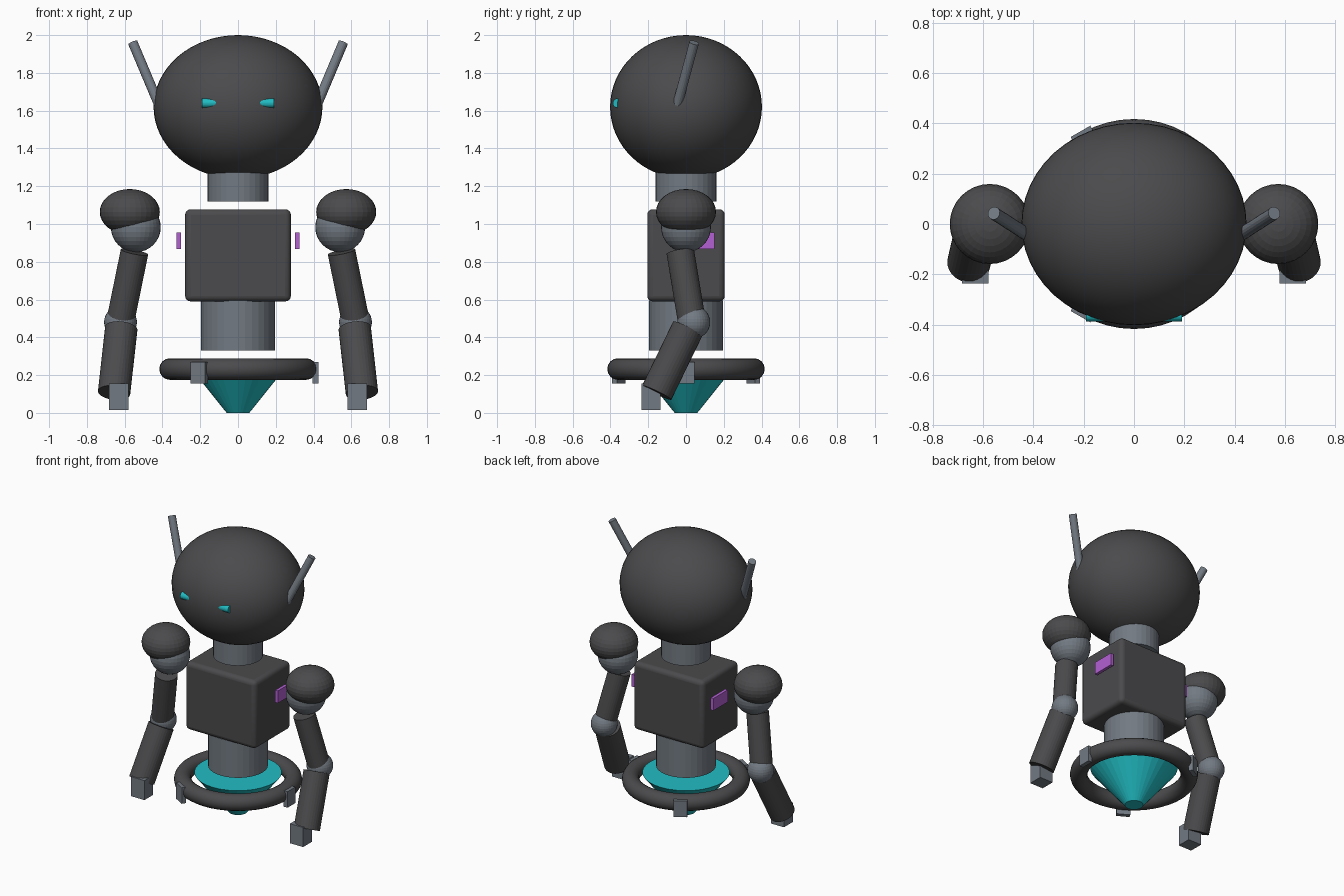
import bpy, math
from mathutils import Vector

if "Cube" in bpy.data.objects:
    bpy.data.objects.remove(bpy.data.objects["Cube"])


def material(name, rgb):
    m = bpy.data.materials.new(name)
    m.diffuse_color = (*rgb, 1)
    m.use_nodes = True
    m.node_tree.nodes["Principled BSDF"].inputs["Base Color"].default_value = m.diffuse_color
    return m


DARK = material("charcoal", (0.07, 0.068, 0.072))
GREY = material("steel_grey", (0.17, 0.195, 0.225))
TEAL = material("glow_teal", (0.015, 0.50, 0.54))
PURPLE = material("panel_purple", (0.45, 0.12, 0.65))


def finish(name, mat, smooth=None):
    ob = bpy.context.object
    ob.name = name
    ob.data.materials.append(mat)
    if smooth:
        bpy.ops.object.shade_smooth_by_angle(angle=math.radians(smooth))
    return ob


def ball(name, loc, radii, mat, segs=32, rings=16, smooth=None):
    bpy.ops.mesh.primitive_uv_sphere_add(segments=segs, ring_count=rings, radius=1, location=loc)
    bpy.context.object.scale = radii
    bpy.ops.object.transform_apply(location=False, rotation=False)
    return finish(name, mat, smooth)


def rod(name, a, b, r1, mat, r2=None, segs=32):
    """Cylinder or cone frustum running from point a to point b."""
    a, b = Vector(a), Vector(b)
    d = b - a
    bpy.ops.mesh.primitive_cone_add(vertices=segs, radius1=r1, radius2=r1 if r2 is None else r2,
                                    depth=d.length, location=(a + b) / 2,
                                    rotation=d.to_track_quat('Z', 'Y').to_euler())
    return finish(name, mat)


def box(name, loc, size, mat, turn=0):
    bpy.ops.mesh.primitive_cube_add(size=1, location=loc, rotation=(0, 0, turn))
    bpy.context.object.scale = size
    bpy.ops.object.transform_apply(location=False, rotation=False)
    return finish(name, mat)


# Head and neck
ball("head", (0, 0, 1.62), (0.447, 0.402, 0.38), DARK, 48, 32, smooth=30)
rod("neck", (0, 0, 1.12), (0, 0, 1.30), 0.162, GREY)

# Torso with rounded edges, and waist
torso = box("torso", (0, 0, 0.834), (0.56, 0.41, 0.488), DARK)
bevel = torso.modifiers.new("rounded_edges", 'BEVEL')
bevel.width = 0.03
bevel.segments = 4
bpy.ops.object.shade_smooth_by_angle(angle=math.radians(35))
rod("waist", (0, 0, 0.33), (0, 0, 0.595), 0.195, GREY)

# Hover ring, thruster cone and three ring clips
bpy.ops.mesh.primitive_torus_add(major_radius=0.36, minor_radius=0.057, major_segments=48,
                                 minor_segments=16, location=(0, 0, 0.232))
finish("hover_ring", DARK, smooth=40)
rod("thruster_cone", (0, 0, 0), (0, 0, 0.28), 0.06, TEAL, r2=0.285)
for i in range(3):
    t = math.radians(120 * i)
    box(f"ring_clip_{i + 1}", (0.41 * math.cos(t), 0.41 * math.sin(t), 0.213),
        (0.03, 0.09, 0.115), GREY, turn=t)

# Parts repeated on both sides
for side, s in (("left", -1), ("right", 1)):
    # Face and antennae
    rod(f"{side}_eye", (s * 0.09, -0.362, 1.64), (s * 0.19, -0.362, 1.64), 0.025, TEAL, segs=24)
    rod(f"{side}_antenna", (s * 0.42, -0.045, 1.635), (s * 0.557, 0.043, 1.96), 0.026, GREY, segs=16)
    # Side panel
    box(f"{side}_side_panel", (s * 0.314, 0.071, 0.911), (0.022, 0.162, 0.088), PURPLE)
    # Arm, from shoulder to hand
    ball(f"{side}_shoulder_cap", (s * 0.573, 0, 1.064), (0.159, 0.159, 0.121), DARK)
    ball(f"{side}_shoulder_joint", (s * 0.541, 0, 0.983), (0.132,) * 3, GREY)
    rod(f"{side}_upper_arm", (s * 0.548, -0.03, 0.852), (s * 0.622, 0.03, 0.49), 0.074, DARK)
    ball(f"{side}_elbow", (s * 0.622, 0.041, 0.48), (0.087,) * 3, GREY)
    rod(f"{side}_forearm", (s * 0.618, 0.01, 0.447), (s * 0.656, -0.155, 0.107), 0.086, DARK)
    box(f"{side}_hand", (s * 0.631, -0.186, 0.085), (0.105, 0.1, 0.14), GREY)
